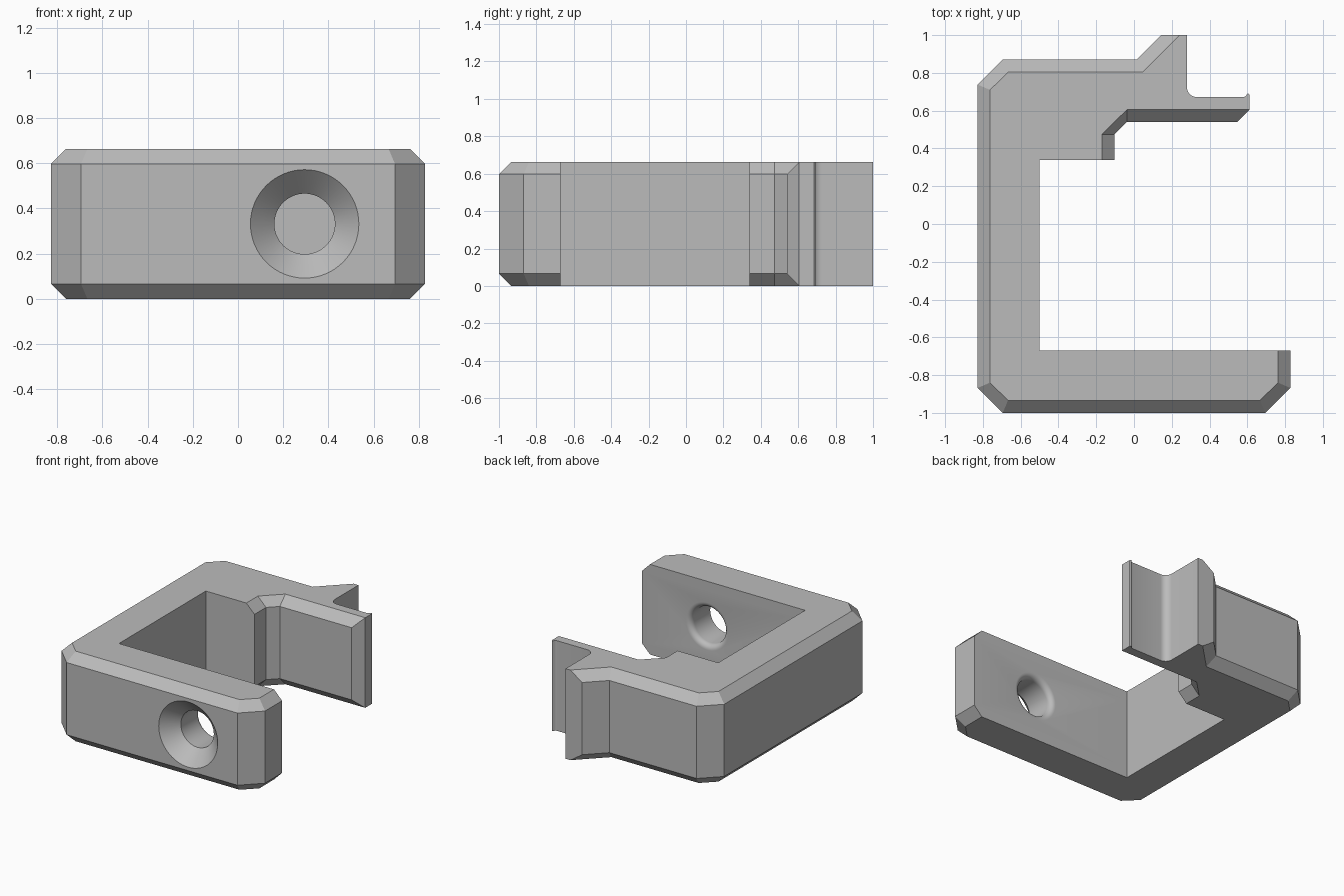
import bpy, bmesh, math

if "Cube" in bpy.data.objects:
    bpy.data.objects.remove(bpy.data.objects["Cube"])

TOP, C = 0.663, 0.066   # height and chamfer size

gray = bpy.data.materials.new("plain_gray")
gray.diffuse_color = (0.5, 0.5, 0.5, 1)
gray.use_nodes = True
gray.node_tree.nodes["Principled BSDF"].inputs["Base Color"].default_value = gray.diffuse_color


def make_object(name, bm):
    bmesh.ops.remove_doubles(bm, verts=bm.verts, dist=0.0005)
    bmesh.ops.recalc_face_normals(bm, faces=bm.faces)
    mesh = bpy.data.meshes.new(name)
    bm.to_mesh(mesh)
    bm.free()
    mesh.materials.append(gray)
    obj = bpy.data.objects.new(name, mesh)
    bpy.context.collection.objects.link(obj)
    return obj


def arc(cx, cy, r, a0, a1, n):
    return [(cx + r * math.cos(math.radians(a0 + (a1 - a0) * i / n)),
             cy + r * math.sin(math.radians(a0 + (a1 - a0) * i / n)))
            for i in range(n + 1)]


# Clamp outline: (wall point, matching point on the chamfered top and bottom)
same = lambda pts: [(p, p) for p in pts]
outline = (
    same([(-0.5, 0.34), (-0.5, -0.67)])
    + [((0.828, -0.67), (0.762, -0.67)), ((0.828, -0.868), (0.762, -0.84)),
       ((0.695, -1.0), (0.667, -0.934)), ((-0.695, -1.0), (-0.667, -0.934)),
       ((-0.828, -0.868), (-0.762, -0.84)), ((-0.828, 0.738), (-0.762, 0.71)),
       ((-0.695, 0.87), (-0.667, 0.804)), ((0.015, 0.87), (0.045, 0.804)),
       ((0.145, 1.0), (0.241, 1.0))]
    + same([(0.28, 1.0)])
    + same(arc(0.333, 0.725, 0.053, 180, 270, 10))        # fillet behind the jaw
    + same(arc(0.578, 0.692, 0.02, 270, 340, 4))          # lip at the jaw tip
    + same([(0.605, 0.692), (0.612, 0.684)])
    + [((0.612, 0.605), (0.612, 0.605)), ((0.547, 0.54), (0.612, 0.605)),
       ((-0.038, 0.54), (-0.038, 0.605)), ((-0.104, 0.474), (-0.17, 0.474)),
       ((-0.104, 0.34), (-0.17, 0.34))])

# Clamp body from four stacked rings
bm = bmesh.new()
rings = [[bm.verts.new((*pair[k], z)) for pair in outline]
         for k, z in ((1, 0), (0, C), (0, TOP - C), (1, TOP))]
n = len(outline)
for lo, hi in zip(rings, rings[1:]):
    for i in range(n):
        j = (i + 1) % n
        bm.faces.new((lo[i], lo[j], hi[j], hi[i]))
bm.faces.new(rings[0])
bm.faces.new(rings[-1])
body = make_object("clamp_body", bm)

# Countersunk screw hole, turned about the y axis, with a rounded inner rim
HX, HZ, R, F = 0.295, TOP / 2, 0.134, 0.04
profile = [(0.29, -1.05), (0.24, -1.0), (R, -0.894)]
profile += arc(R + F, -0.67 - F, F, 180, 90, 6)
profile += [(R + F, -0.6)]
bm = bmesh.new()
SEG = 64
rings = [[bm.verts.new((HX + r * math.cos(2 * math.pi * i / SEG), y,
                        HZ + r * math.sin(2 * math.pi * i / SEG)))
          for i in range(SEG)] for r, y in profile]
for a, b in zip(rings, rings[1:]):
    for i in range(SEG):
        j = (i + 1) % SEG
        bm.faces.new((a[i], a[j], b[j], b[i]))
bm.faces.new(rings[0])
bm.faces.new(rings[-1])
cutter = make_object("hole_cutter", bm)

# Cut the hole, then drop the cutter
cut = body.modifiers.new("screw_hole", 'BOOLEAN')
cut.operation, cut.solver, cut.object = 'DIFFERENCE', 'EXACT', cutter
bpy.context.view_layer.objects.active = body
body.select_set(True)
bpy.ops.object.modifier_apply(modifier=cut.name)
bpy.data.objects.remove(cutter)

bpy.ops.object.shade_smooth_by_angle(angle=math.radians(25))
